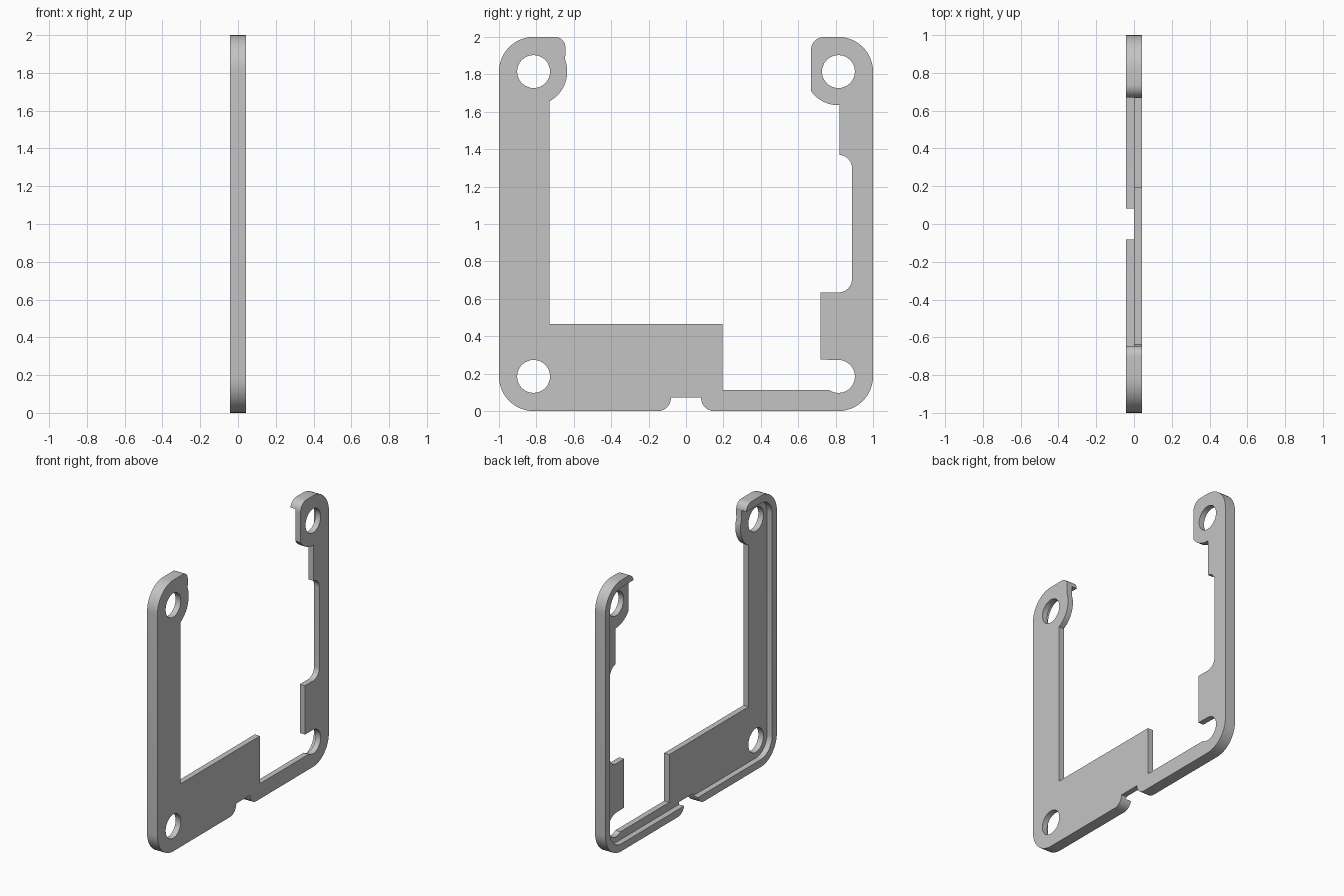
import bpy
from math import cos, sin, radians, asin, degrees
from mathutils import Matrix

cube = bpy.data.objects.get("Cube")
if cube:
    bpy.data.objects.remove(cube, do_unlink=True)

HALF = 0.042      # half of the total thickness
C = 0.815         # hole and corner centre, from the middle
LOW, HIGH = 1 - C, 1 + C
R = 1 - C         # outer corner radius
HOLE = 0.088
WALL = 0.055      # rim width
N = 0.072         # notch corner radius

grey = bpy.data.materials.new("plain grey")
grey.use_nodes = True
colour = (0.55, 0.55, 0.55, 1)
grey.diffuse_color = colour
grey.node_tree.nodes["Principled BSDF"].inputs["Base Color"].default_value = colour


def arc(y, z, r, a, b, steps=12):
    """Points on an arc from angle a to angle b in degrees."""
    angles = [radians(a + (b - a) * i / steps) for i in range(steps + 1)]
    return [(y + r * cos(t), z + r * sin(t)) for t in angles]


def slab(name, outlines, x0, x1):
    """Fill outlines drawn in the side plane and extrude them from x0 to x1."""
    curve = bpy.data.curves.new(name, 'CURVE')
    curve.dimensions = '2D'
    curve.fill_mode = 'BOTH'
    curve.extrude = (x1 - x0) / 2
    for points in outlines:
        spline = curve.splines.new('POLY')
        spline.points.add(len(points) - 1)
        for p, (y, z) in zip(spline.points, points):
            p.co = (y, z, 0, 1)
        spline.use_cyclic_u = True
    obj = bpy.data.objects.new(name, curve)
    bpy.context.collection.objects.link(obj)
    bpy.ops.object.select_all(action='DESELECT')
    obj.select_set(True)
    bpy.context.view_layer.objects.active = obj
    bpy.ops.object.convert(target='MESH')
    obj = bpy.context.view_layer.objects.active
    # Stand the flat outline up: drawing axes become y and z
    obj.data.transform(Matrix(((0, 0, 1, (x0 + x1) / 2), (1, 0, 0, 0),
                               (0, 1, 0, 0), (0, 0, 0, 1))))
    bpy.ops.object.mode_set(mode='EDIT')
    bpy.ops.mesh.select_all(action='SELECT')
    bpy.ops.mesh.remove_doubles(threshold=0.0005)
    bpy.ops.mesh.normals_make_consistent(inside=False)
    bpy.ops.object.mode_set(mode='OBJECT')
    obj.data.materials.clear()
    obj.data.materials.append(grey)
    bpy.ops.object.shade_smooth_by_angle(angle=radians(30))
    return obj


# Outer corners, travelling clockwise at the front and on round to the back
front_corners = arc(-C, LOW, R, 270, 180) + arc(-C, HIGH, R, 180, 90)
back_corners = arc(C, HIGH, R, 90, 0) + arc(C, LOW, R, 0, -90)

# Face plate with its tabs, stepped opening and bottom notch
plate = (
    arc(-0.152, N, N, 0, -90)
    + front_corners
    + arc(-0.70, 1.945, 0.055, 90, 0)
    + arc(-C, HIGH, 0.18, 20, -62)
    + [(-0.73, 0.465), (0.195, 0.465), (0.195, 0.113), (0.765, 0.113)]
    + arc(C, LOW, HOLE, -122, 90, 24)
    + [(0.72, 0.275), (0.72, 0.635)]
    + arc(C, 0.707, 0.073, -90, 0)
    + arc(C, 1.297, 0.073, 0, 86)
    + [(0.82, 1.635)]
    + arc(C, HIGH, 0.18, -92, -145)
    + arc(0.738, 1.93, 0.07, 180, 90)
    + back_corners
    + arc(0.152, N, N, -90, -180)
)
holes = [arc(y, z, HOLE, 0, 350, 35) for y, z in ((-C, LOW), (-C, HIGH), (C, HIGH))]
slab("face_plate", [plate] + holes, 0, HALF)

# Raised rim along the outside edge, cut to points by the rounded ends
inner = R - WALL
end = degrees(asin((WALL - N) / N))
front_rim = (
    arc(-0.152, N, N, end, -90)
    + front_corners
    + arc(-0.70, 1.945, 0.055, 90, 0)
    + arc(-C, HIGH, inner, 90, 180) + arc(-C, LOW, inner, 180, 270)
)
back_rim = (
    arc(0.738, 1.93, 0.07, 180 + end, 90)
    + back_corners
    + arc(0.152, N, N, -90, -180 - end)
    + arc(C, LOW, inner, -90, 0) + arc(C, HIGH, inner, 0, 90)
)
slab("front_rim", [front_rim], -HALF, 0)
slab("back_rim", [back_rim], -HALF, 0)
